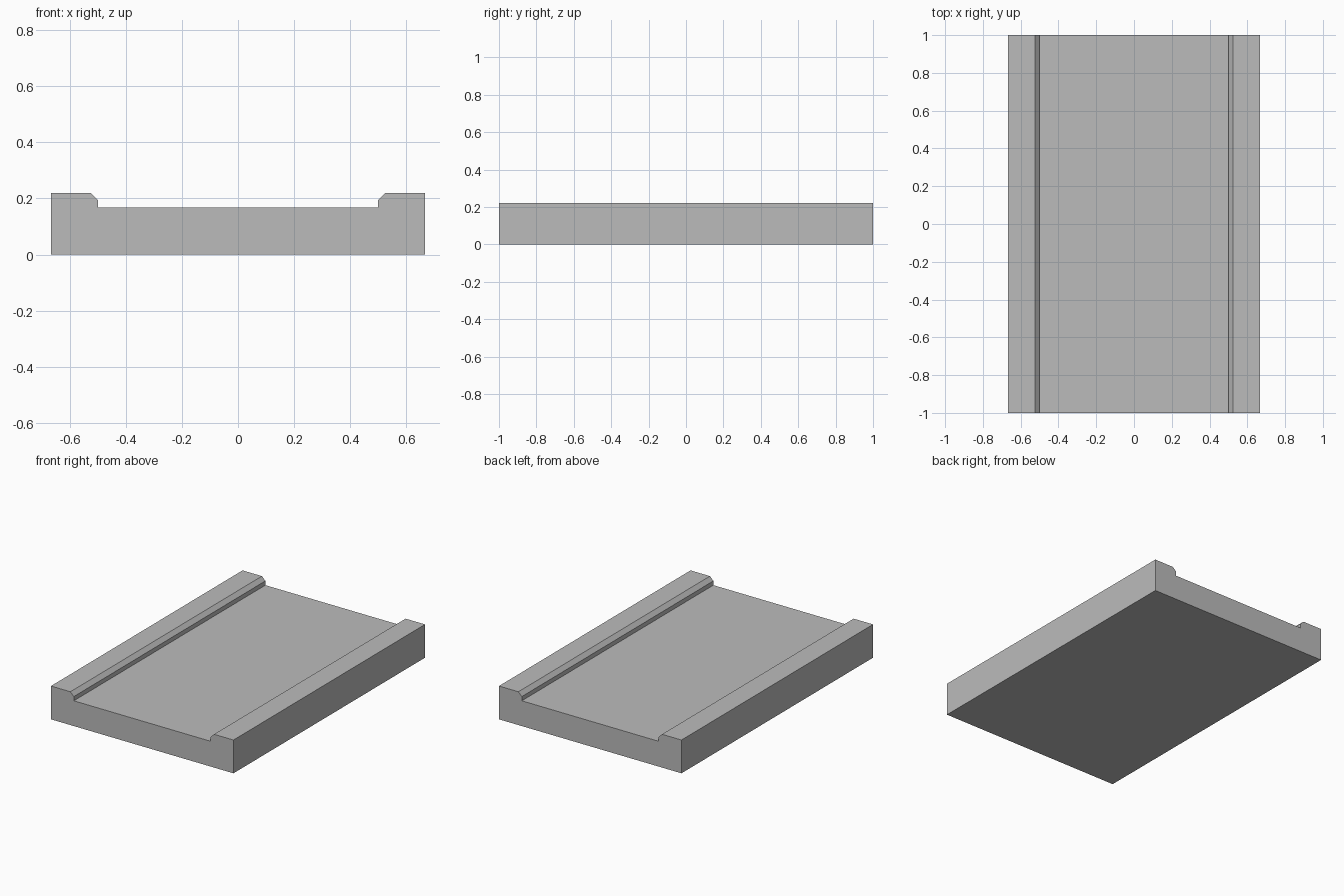
import bpy
import bmesh

default = bpy.data.objects.get("Cube")
if default:
    bpy.data.objects.remove(default, do_unlink=True)

HALF_WIDTH, HALF_LENGTH = 0.667, 1.0
HEIGHT, FLOOR = 0.22, 0.167
CURB, BEVEL = 0.5, 0.025

# One plain grey for the whole slab
grey = bpy.data.materials.new("plain_grey")
grey.use_nodes = True
colour = (0.5, 0.5, 0.5, 1)
grey.diffuse_color = colour
grey.node_tree.nodes["Principled BSDF"].inputs["Base Color"].default_value = colour

# Cross-section: bevelled curb on the left, mirrored to the right
half = [
    (HALF_WIDTH, 0),
    (HALF_WIDTH, HEIGHT),
    (CURB + BEVEL, HEIGHT),
    (CURB, HEIGHT - BEVEL),
    (CURB, FLOOR),
]
profile = half + [(-x, z) for x, z in reversed(half)]

# Extrude the section along the length
bm = bmesh.new()
face = bm.faces.new([bm.verts.new((x, -HALF_LENGTH, z)) for x, z in profile])
result = bmesh.ops.extrude_face_region(bm, geom=[face], use_keep_orig=True)
moved = [v for v in result["geom"] if isinstance(v, bmesh.types.BMVert)]
bmesh.ops.translate(bm, verts=moved, vec=(0, 2 * HALF_LENGTH, 0))
bmesh.ops.recalc_face_normals(bm, faces=bm.faces)

mesh = bpy.data.meshes.new("curbed_slab")
bm.to_mesh(mesh)
bm.free()
mesh.materials.append(grey)
slab = bpy.data.objects.new("curbed_slab", mesh)
bpy.context.collection.objects.link(slab)
